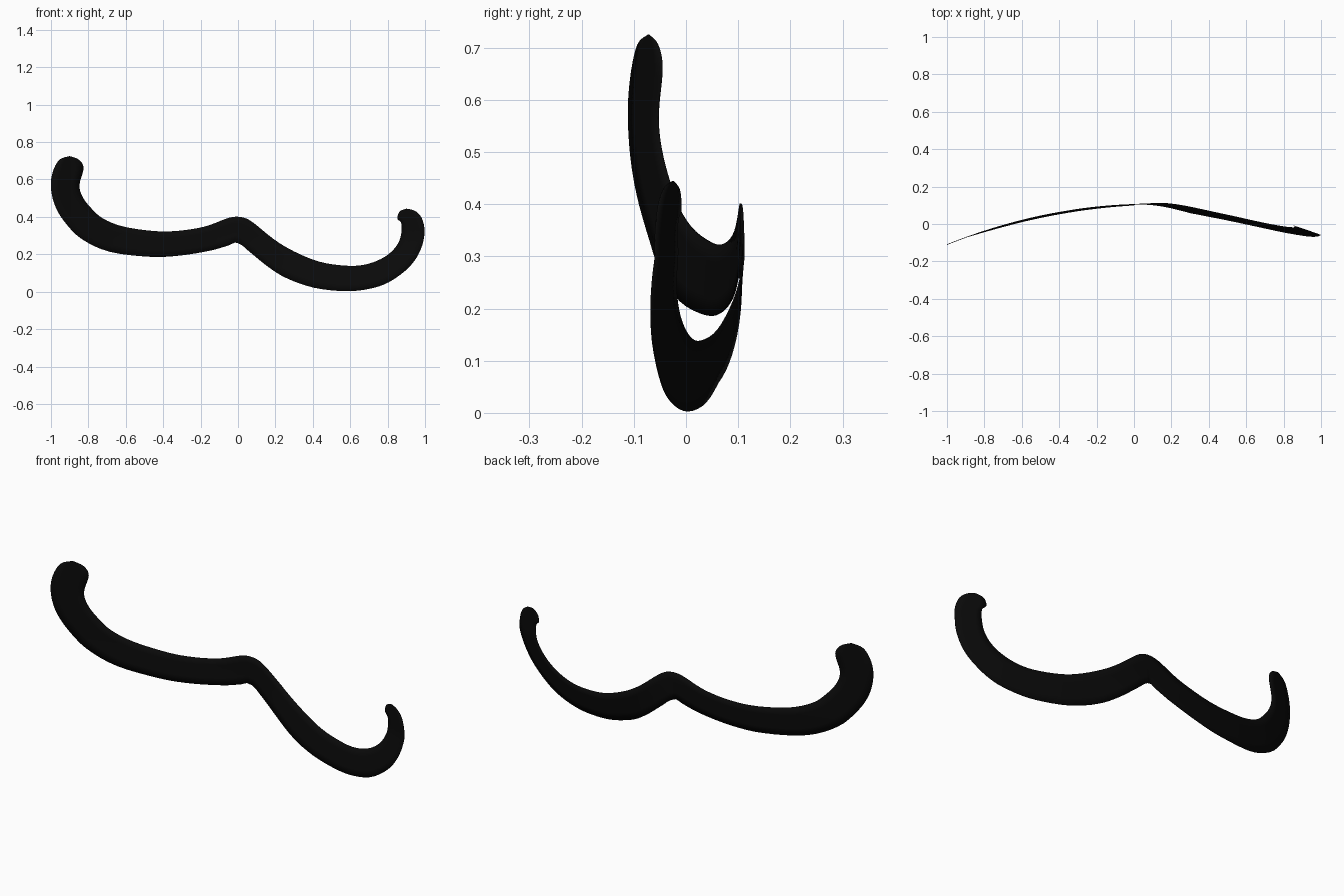
import bpy, bmesh
from mathutils import Vector

if "Cube" in bpy.data.objects:
    bpy.data.objects.remove(bpy.data.objects["Cube"])

# Stations along the ribbon: lower/outer edge (x, z), upper/inner edge (x, z)
STATIONS = [
    (-.90, .725, -.90, .725), (-.955, .705, -.85, .705), (-.99, .64, -.826, .66),
    (-1, .56, -.848, .572), (-.98, .465, -.832, .508), (-.928, .375, -.783, .444),
    (-.837, .283, -.72, .39), (-.687, .214, -.612, .348), (-.473, .187, -.447, .324),
    (-.313, .193, -.313, .326), (-.152, .219, -.179, .348), (-.056, .246, -.078, .385),
    (-.03, .257, -.045, .396), (-.01, .262, -.005, .401), (.024, .246, .04, .393),
    (.067, .209, .088, .364), (.168, .128, .195, .278), (.265, .07, .302, .214),
    (.409, .021, .436, .16), (.575, .003, .575, .139), (.703, .016, .676, .144),
    (.81, .053, .767, .176), (.917, .134, .832, .225), (.976, .225, .869, .289),
    (.997, .32, .874, .364), (.981, .396, .853, .39), (.944, .433, .864, .428),
    (.90, .444, .90, .444)]
STEPS, ACROSS = 4, 4


def depth(x, z):
    """Wrap of the moustache around the face."""
    if x < 0:
        return .105 + .03 * x - .185 * x * x + .07 * (min(z, .33) - .33)
    lean = .2 * min(1, x / .3)
    return .105 - .185 * x * x + lean * min(z - .2, .1)


def smooth_path(points):
    """Catmull-Rom spline through all stations."""
    p = [Vector(q) for q in points]
    p = [p[0]] + p + [p[-1]]
    out = []
    for a, b, c, d in zip(p, p[1:], p[2:], p[3:]):
        for k in range(STEPS):
            t = k / STEPS
            out.append(.5 * (2 * b + (c - a) * t + (2 * a - 5 * b + 4 * c - d) * t ** 2
                             + (3 * b - a - 3 * c + d) * t ** 3))
    return out + [p[-1]]


# Curved moustache ribbon
bm = bmesh.new()
rows = []
for ox, oz, ix, iz in smooth_path(STATIONS):
    row = []
    for j in range(ACROSS + 1):
        s = j / ACROSS
        x, z = ox + (ix - ox) * s, oz + (iz - oz) * s
        row.append(bm.verts.new((x, depth(x, z), z)))
    rows.append(row)
for a, b in zip(rows, rows[1:]):
    for j in range(ACROSS):
        bm.faces.new((a[j], b[j], b[j + 1], a[j + 1]))
bmesh.ops.remove_doubles(bm, verts=bm.verts, dist=1e-5)
bmesh.ops.recalc_face_normals(bm, faces=bm.faces)
mesh = bpy.data.meshes.new("moustache")
bm.to_mesh(mesh)
bm.free()
moustache = bpy.data.objects.new("moustache", mesh)
bpy.context.collection.objects.link(moustache)

# Paper-thin body
solid = moustache.modifiers.new("thickness", 'SOLIDIFY')
solid.thickness, solid.offset = .003, 0

black = bpy.data.materials.new("black")
black.diffuse_color = (.003, .003, .003, 1)
black.use_nodes = True
black.node_tree.nodes["Principled BSDF"].inputs["Base Color"].default_value = black.diffuse_color
mesh.materials.append(black)

bpy.context.view_layer.objects.active = moustache
moustache.select_set(True)
bpy.ops.object.shade_smooth_by_angle()
